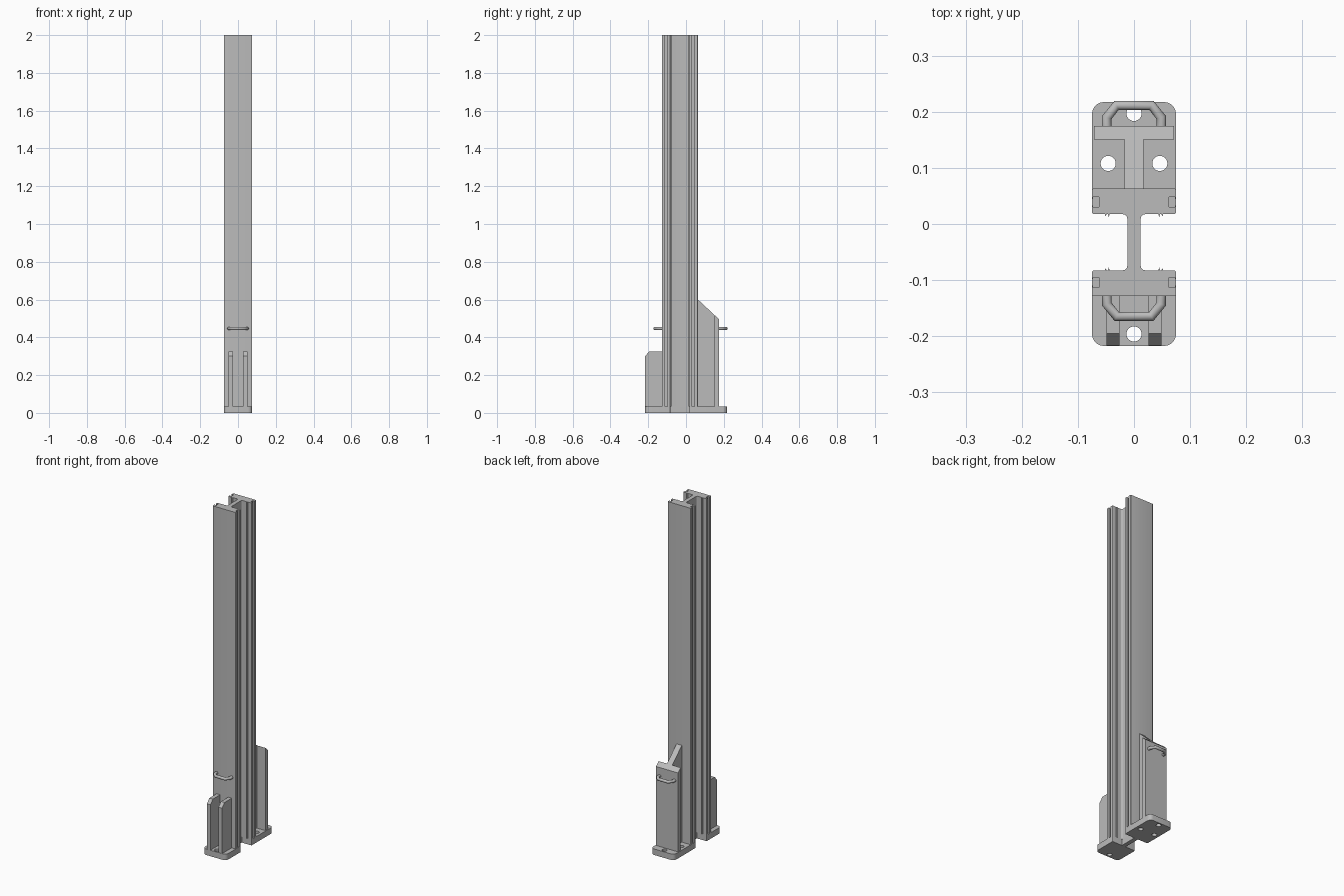
import bpy
import bmesh
from math import pi, cos, sin
from mathutils import Vector

cube = bpy.data.objects.get("Cube")
if cube:
    bpy.data.objects.remove(cube)

steel = bpy.data.materials.new("steel_grey")
steel.use_nodes = True
grey = (0.5, 0.5, 0.5, 1)
steel.diffuse_color = grey
steel.node_tree.nodes["Principled BSDF"].inputs["Base Color"].default_value = grey

BASE_TOP = 0.035
MID = -0.0325      # depth of the column's centre line


def add(name, mesh):
    mesh.materials.clear()
    mesh.materials.append(steel)
    obj = bpy.data.objects.new(name, mesh)
    bpy.context.scene.collection.objects.link(obj)
    return obj


def smooth(obj, angle=pi / 6):
    bpy.ops.object.select_all(action="DESELECT")
    obj.select_set(True)
    bpy.context.view_layer.objects.active = obj
    bpy.ops.object.shade_smooth_by_angle(angle=angle)


def rounded(points, steps=5):
    """Corner list of (u, v, radius) to a plain outline with rounded corners."""
    out = []
    for i, (u, v, r) in enumerate(points):
        p = Vector((u, v))
        if not r:
            out.append(p)
            continue
        a = p + (Vector(points[i - 1][:2]) - p).normalized() * r
        b = p + (Vector(points[(i + 1) % len(points)][:2]) - p).normalized() * r
        centre = a + b - p
        for k in range(steps + 1):
            t = k / steps * pi / 2
            out.append(centre + (a - centre) * cos(t) + (b - centre) * sin(t))
    return out


def prism(name, outline, place, sweep):
    """Extrude an outline, put into space by place, along sweep."""
    bm = bmesh.new()
    face = bm.faces.new([bm.verts.new(place(p)) for p in outline])
    res = bmesh.ops.extrude_face_region(bm, geom=[face])
    verts = [g for g in res["geom"] if isinstance(g, bmesh.types.BMVert)]
    bmesh.ops.translate(bm, verts=verts, vec=sweep)
    bmesh.ops.recalc_face_normals(bm, faces=bm.faces)
    mesh = bpy.data.meshes.new(name)
    bm.to_mesh(mesh)
    bm.free()
    return add(name, mesh)


def side_plate(name, outline, x, width):
    """Plate with a side outline of (y, z), centred on x."""
    return prism(name, [Vector(p) for p in outline],
                 lambda p: (x - width / 2, p.x, p.y), (width, 0, 0))


def drilled_plate(name, outline, holes, radius):
    """Base plate with round through holes, filled from flat curves."""
    curve = bpy.data.curves.new(name, "CURVE")
    curve.dimensions = "2D"
    curve.fill_mode = "BOTH"
    curve.extrude = BASE_TOP / 2
    loops = [outline]
    for hx, hy in holes:
        loops.append([Vector((hx + radius * cos(k * pi / 12),
                              hy + radius * sin(k * pi / 12))) for k in range(24)])
    for loop in loops:
        spline = curve.splines.new("POLY")
        spline.points.add(len(loop) - 1)
        for pt, p in zip(spline.points, loop):
            pt.co = (p.x, p.y, 0, 1)
        spline.use_cyclic_u = True
    obj = to_mesh(name, curve)
    obj.location.z = BASE_TOP / 2
    return obj


def to_mesh(name, curve):
    temp = bpy.data.objects.new(name + "_curve", curve)
    bpy.context.scene.collection.objects.link(temp)
    graph = bpy.context.evaluated_depsgraph_get()
    mesh = bpy.data.meshes.new_from_object(temp.evaluated_get(graph))
    bpy.data.objects.remove(temp)
    bm = bmesh.new()
    bm.from_mesh(mesh)
    bmesh.ops.remove_doubles(bm, verts=bm.verts, dist=0.00005)
    bmesh.ops.recalc_face_normals(bm, faces=bm.faces)
    bm.to_mesh(mesh)
    bm.free()
    obj = add(name, mesh)
    obj.name = name
    return obj


def handle(name, root, out):
    """Bent round bar with its ends at depth root, reaching to depth out."""
    bend = root + (out - root) * 0.45
    half = [(0.0485, root), (0.0485, bend), (0.031, out)]
    path = half + [(-x, y) for x, y in reversed(half)]
    curve = bpy.data.curves.new(name, "CURVE")
    curve.dimensions = "3D"
    curve.bevel_depth = 0.0088
    curve.bevel_resolution = 4
    curve.use_fill_caps = True
    spline = curve.splines.new("POLY")
    spline.points.add(len(path) - 1)
    for pt, (x, y) in zip(spline.points, path):
        pt.co = (x, y, 0.447, 1)
    smooth(to_mesh(name, curve), pi / 3.5)


# Column: double flange section with side slots and small inner ridges
quarter = [
    (0.012, 0.05, 0.008),
    (0.0435, 0.05, 0), (0.045, 0.045, 0), (0.0465, 0.05, 0),
    (0.049, 0.05, 0), (0.0505, 0.046, 0), (0.052, 0.05, 0),
    (0.075, 0.05, 0.004),
    (0.075, 0.0655, 0), (0.073, 0.0655, 0), (0.073, 0.0625, 0), (0.062, 0.0625, 0),
    (0.062, 0.0805, 0), (0.073, 0.0805, 0), (0.073, 0.0775, 0), (0.075, 0.0775, 0),
    (0.075, 0.0955, 0.003),
]
section = quarter + [(-x, v, r) for x, v, r in reversed(quarter)]
section += [(-x, -v, r) for x, v, r in section]
smooth(prism("column", rounded(section),
             lambda p: (p.x, p.y + MID, BASE_TOP), (0, 0, 2 - BASE_TOP)))

# Foot of the web, between the two base plates
side_plate("web_foot", [(-0.083, 0), (0.018, 0), (0.018, BASE_TOP), (-0.083, BASE_TOP)],
           0, 0.024)

# Base plates
back = [(-0.075, 0.0175, 0.004), (0.075, 0.0175, 0.004),
        (0.075, 0.2175, 0.022), (-0.075, 0.2175, 0.022)]
front = [(-0.075, -0.2175, 0.022), (0.075, -0.2175, 0.022),
         (0.075, -0.0825, 0.004), (-0.075, -0.0825, 0.004)]
smooth(drilled_plate("back_base_plate", rounded(back),
                     [(0, 0.197), (-0.046, 0.108), (0.046, 0.108)], 0.0135))
smooth(drilled_plate("front_base_plate", rounded(front), [(0, -0.196)], 0.0135))

# Back bracket: sloped rib and cover plate
side_plate("back_rib", [(0.063, BASE_TOP), (0.151, BASE_TOP), (0.151, 0.518), (0.063, 0.6)],
           0, 0.034)
side_plate("back_cover", [(0.151, BASE_TOP), (0.175, BASE_TOP), (0.175, 0.496), (0.151, 0.518)],
           0, 0.142)

# Front gussets with a clipped top corner
gusset = [(-0.128, BASE_TOP), (-0.128, 0.325), (-0.195, 0.325),
          (-0.2165, 0.3), (-0.2165, BASE_TOP)]
for name, x in (("left_gusset", 0.0375), ("right_gusset", -0.0375)):
    side_plate(name, gusset, x, 0.023)

# Carrying handles
handle("back_handle", 0.172, 0.2115)
handle("front_handle", -0.125, -0.1645)
